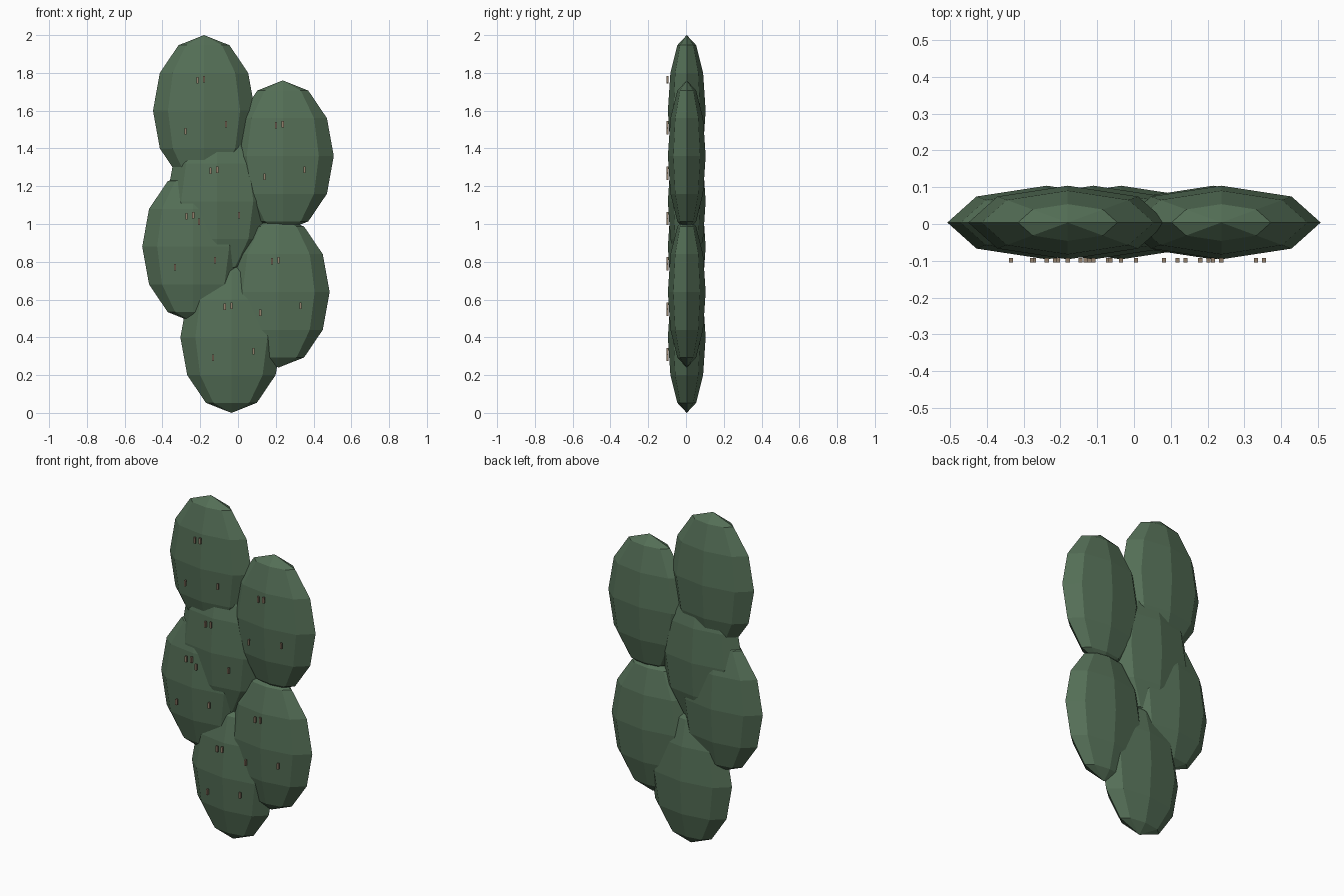
import bpy

if "Cube" in bpy.data.objects:
    bpy.data.objects.remove(bpy.data.objects["Cube"])


def material(name, color):
    m = bpy.data.materials.new(name)
    m.diffuse_color = color
    m.use_nodes = True
    m.node_tree.nodes["Principled BSDF"].inputs["Base Color"].default_value = m.diffuse_color
    return m


green = material("cactus_green", (0.09, 0.16, 0.095, 1))
tan = material("spine_tan", (0.30, 0.22, 0.15, 1))

# Pad centres (x, z), top to bottom
pads = [(-0.18, 1.60), (0.237, 1.36), (-0.11, 1.12),
        (-0.237, 0.88), (0.215, 0.64), (-0.035, 0.40)]
# Spine offsets from the pad centre (x, z)
spines = [(0.0, 0.167), (-0.035, 0.162), (0.116, -0.073), (-0.097, -0.109)]


def add_pad(i, x, z):
    bpy.ops.mesh.primitive_uv_sphere_add(segments=8, ring_count=6, radius=1,
                                         location=(x, 0.004, z))
    ob = bpy.context.object
    ob.name = f"pad_{i}"
    ob.scale = (0.27, 0.10, 0.40)
    ob.data.materials.append(green)


def add_spine(name, x, z):
    bpy.ops.mesh.primitive_cube_add(size=1, location=(x, -0.0985, z))
    ob = bpy.context.object
    ob.name = name
    ob.scale = (0.011, 0.011, 0.034)
    ob.data.materials.append(tan)


# Flat pads, each with four spines on its front
for i, (px, pz) in enumerate(pads, 1):
    add_pad(i, px, pz)
    for j, (dx, dz) in enumerate(spines, 1):
        add_spine(f"spine_{i}_{j}", px + dx, pz + dz)
